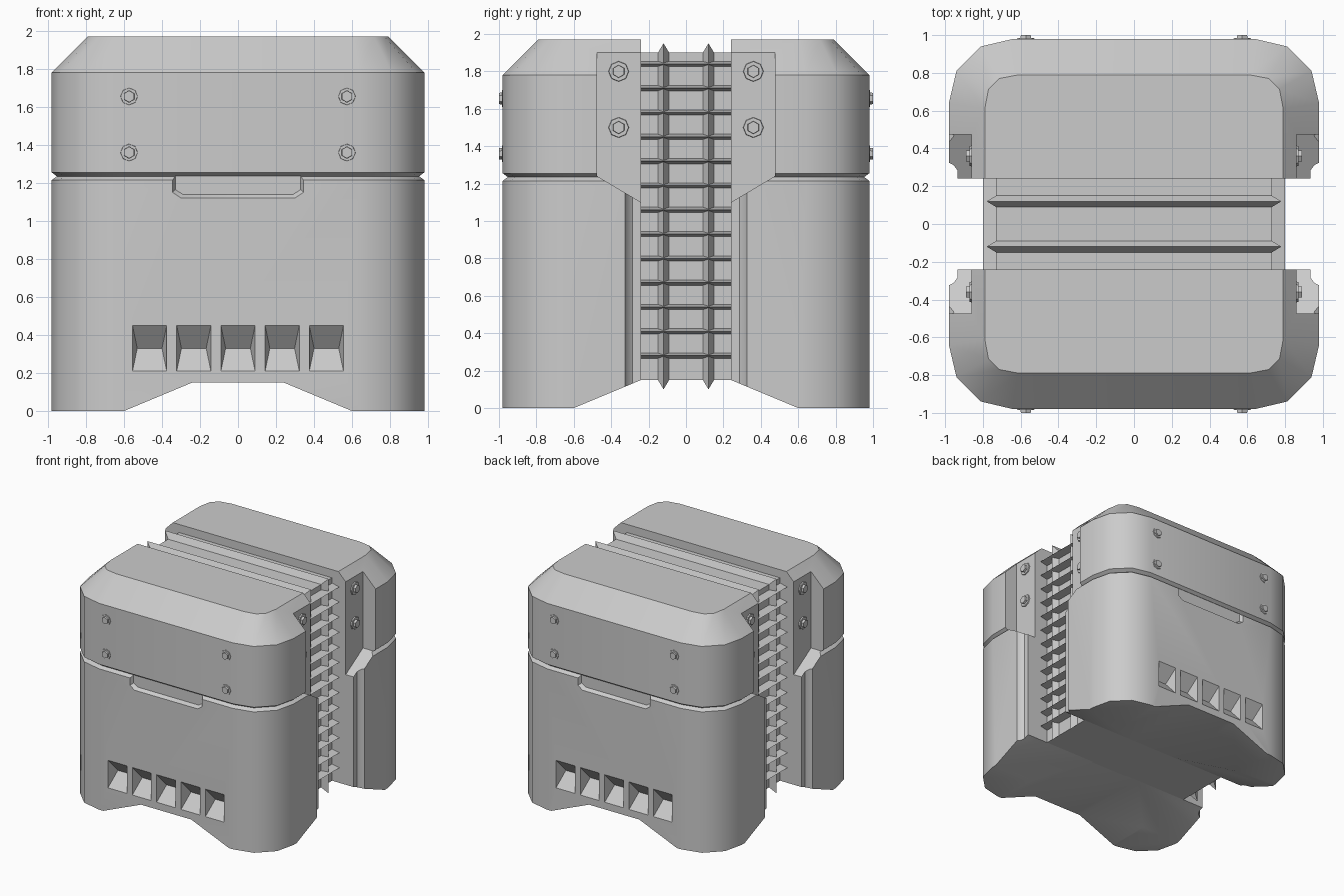
import bpy, bmesh, math
from mathutils import Matrix, Vector

if "Cube" in bpy.data.objects:
    bpy.data.objects.remove(bpy.data.objects["Cube"])

grey = bpy.data.materials.new("plain grey")
grey.diffuse_color = (0.6, 0.6, 0.6, 1)
grey.use_nodes = True
grey.node_tree.nodes["Principled BSDF"].inputs["Base Color"].default_value = grey.diffuse_color


def finish(name, bm):
    bmesh.ops.recalc_face_normals(bm, faces=bm.faces)
    me = bpy.data.meshes.new(name)
    bm.to_mesh(me)
    bm.free()
    me.materials.append(grey)
    ob = bpy.data.objects.new(name, me)
    bpy.context.collection.objects.link(ob)
    return ob


def add_loft(bm, rings):
    vs = [[bm.verts.new(p) for p in r] for r in rings]
    n = len(vs[0])
    for a, b in zip(vs, vs[1:]):
        for i in range(n):
            j = (i + 1) % n
            bm.faces.new((a[i], a[j], b[j], b[i]))
    bm.faces.new(vs[0])
    bm.faces.new(vs[-1])


def loft(name, rings):
    bm = bmesh.new()
    add_loft(bm, rings)
    return finish(name, bm)


def outline(h, a, c, d, z):
    # square with three-facet corners
    q = [(h, a), (d, c), (c, d), (a, h)]
    pts = []
    for k in range(4):
        co, si = [(1, 0), (0, 1), (-1, 0), (0, -1)][k]
        pts += [(x * co - y * si, x * si + y * co, z) for x, y in q]
    return pts


# Housing: lower body, V seam, cap and chamfered top
full = (0.98, 0.64, 0.81, 0.94)
seam = (0.953, 0.63, 0.79, 0.914)
housing = loft("housing", [outline(*full, 0), outline(*full, 1.215), outline(*seam, 1.235),
                           outline(*full, 1.255), outline(*full, 1.78),
                           outline(0.79, 0.61, 0.715, 0.77, 1.97)])


def cut(rings):
    c = loft("cutter", rings)
    c.hide_render = True
    m = housing.modifiers.new("cut", 'BOOLEAN')
    m.operation = 'DIFFERENCE'
    m.solver = 'EXACT'
    m.object = c
    bpy.context.view_layer.objects.active = housing
    bpy.ops.object.modifier_apply(modifier=m.name)
    bpy.data.objects.remove(c)


# Central gap between the two halves
cut([[(x, -0.24, -1), (x, 0.24, -1), (x, 0.24, 3), (x, -0.24, 3)] for x in (-1.2, 1.2)])

# Crossing channels under the base
arch = [(-0.84, -0.1), (-0.24, 0.15), (0.24, 0.15), (0.84, -0.1)]
cut([[(u, e, z) for u, z in arch] for e in (-1.2, 1.2)])
cut([[(e, u, z) for u, z in arch] for e in (-1.2, 1.2)])

# Stepped inner edges and bolt pockets on the sides
step = [(1.1, 0.2), (0.935, 0.2), (0.935, 0.285), (0.955, 0.312), (0.98, 0.325), (1.1, 0.325)]
pocket = [(0.2, 1.076), (0.475, 1.24), (0.475, 2.1), (0.2, 2.1)]
for sx in (-1, 1):
    for sy in (-1, 1):
        cut([[(sx * x, sy * y, z) for x, y in step] for z in (-0.1, 1.2)])
        cut([[(sx * x, sy * y, z) for y, z in pocket] for x in (0.86, 1.1)])

# Latch recess and five vents on front and back
for s in (-1, 1):
    rings = []
    for y, w, c, zc, zb in ((0.981, 0.345, 0.30, 1.15, 1.12), (0.952, 0.33, 0.29, 1.165, 1.14)):
        rings.append([(-w, s * y, 1.236), (-w, s * y, zc), (-c, s * y, zb),
                      (c, s * y, zb), (w, s * y, zc), (w, s * y, 1.236)])
    cut(rings)
    for k in range(-2, 3):
        cx = k * 0.2325
        cut([[(cx + e * 0.09, s * 0.981, 0.45), (cx + e * 0.065, s * 0.88, 0.33),
              (cx + e * 0.09, s * 0.981, 0.21)] for e in (-1, 1)])

# Core block in the gap
loft("core", [[(x, -0.25, 0.15), (x, 0.25, 0.15), (x, 0.25, 1.9), (x, -0.25, 1.9)]
              for x in (-0.73, 0.73)])

# Horizontal cooling fins on both sides
bm = bmesh.new()
for s in (-1, 1):
    for i in range(13):
        z = 0.28 + 0.13 * i
        add_loft(bm, [[(s * 0.72, y, z - 0.016), (s * 0.80, y, z), (s * 0.72, y, z + 0.016)]
                      for y in (-0.245, 0.245)])
finish("cooling_fins", bm)

# Sharp ridges running up the sides and over the top
bm = bmesh.new()
for y in (-0.12, 0.12):
    path = [(-0.73, 0.15, -0.78, 0.10), (-0.73, 1.9, -0.78, 1.95),
            (0.73, 1.9, 0.78, 1.95), (0.73, 0.15, 0.78, 0.10)]
    add_loft(bm, [[(bx, y - 0.03, bz), (tx, y, tz), (bx, y + 0.03, bz)]
                  for bx, bz, tx, tz in path])
finish("core_ridges", bm)


# Bolts: octagonal washer with a smaller head
def bolts(name, places, axis, r_washer, r_head, h_washer, h_head):
    bm = bmesh.new()
    for p in places:
        d = Vector(axis) * (1 if Vector(p).dot(Vector(axis)) > 0 else -1)
        rot = d.to_track_quat('Z', 'Y').to_matrix().to_4x4()
        for r, h, n in ((r_washer, h_washer, 8), (r_head, h_head, 6)):
            # embed each piece slightly in the surface
            m = Matrix.Translation(Vector(p) + d * (h - 0.01) / 2) @ rot
            bmesh.ops.create_cone(bm, cap_ends=True, segments=n, radius1=r, radius2=r * 0.92,
                                  depth=h + 0.01, matrix=m)
    finish(name, bm)


S = (-1, 1)
bolts("cap_bolts", [(sx * 0.573, sy * 0.98, z) for sx in S for sy in S for z in (1.36, 1.655)],
      (0, 1, 0), 0.048, 0.033, 0.005, 0.02)
bolts("pocket_bolts", [(sx * 0.86, sy * 0.36, z) for sx in S for sy in S for z in (1.50, 1.80)],
      (1, 0, 0), 0.057, 0.036, 0.01, 0.03)

# Smooth the rounded corners, keep the other edges sharp
bpy.ops.object.select_all(action='DESELECT')
housing.select_set(True)
bpy.context.view_layer.objects.active = housing
bpy.ops.object.shade_smooth_by_angle(angle=math.radians(35))
